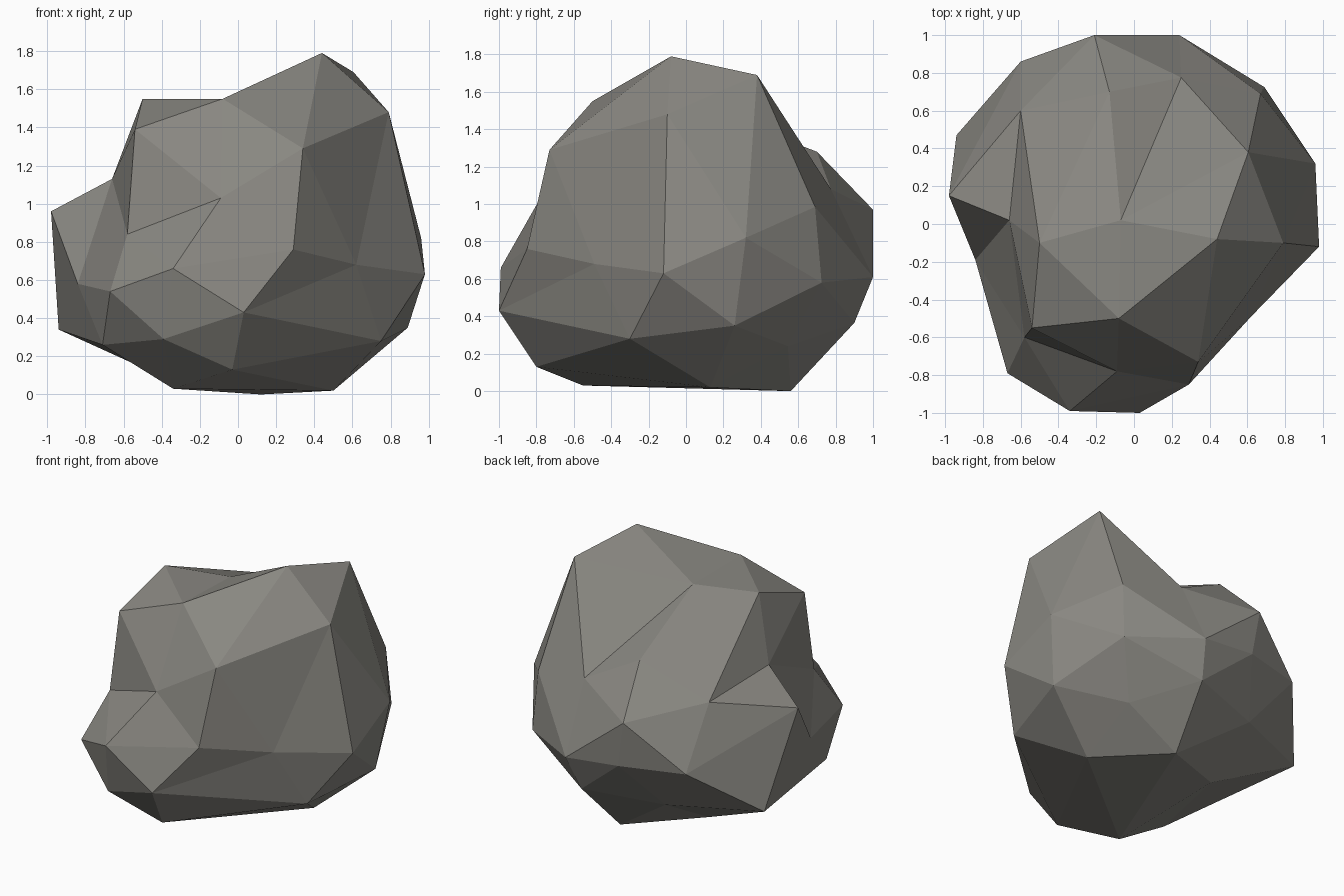
import bpy, bmesh
from itertools import combinations

if "Cube" in bpy.data.objects:
    bpy.data.objects.remove(bpy.data.objects["Cube"])

# Faceted boulder: a distorted icosahedron whose edges are each bent at a mid point.
# The 12 corners
HUBS = {
    "a": (.50, .545, .24), "b": (.67, .69, .985), "c": (.98, -.12, .63),
    "d": (-.03, -.80, .13), "e": (-.39, .30, .09), "f": (-.16, .985, .65),
    "g": (.29, -.85, .76), "h": (-.67, -.79, .54), "i": (-.98, .15, .96),
    "j": (-.13, .70, 1.28), "k": (.44, -.08, 1.79), "l": (-.54, -.55, 1.39),
}
# The bend of each edge
BENDS = {
    "ab": (.69, .725, .58), "ac": (.89, .26, .35), "ad": (.50, .13, .02),
    "ae": (.12, .56, 0), "af": (.185, .90, .365), "bc": (.96, .32, .82),
    "cd": (.75, -.30, .28), "de": (-.34, -.55, .03), "ef": (-.35, .73, .33),
    "bf": (.24, 1.0, .61), "cg": (.62, -.49, .68), "ck": (.79, -.10, 1.48),
    "dg": (.03, -1.0, .43), "dh": (-.39, -.89, .29), "eh": (-.71, -.55, .26),
    "ei": (-.94, .47, .34), "fi": (-.60, .86, .66), "fj": (-.21, 1.0, .97),
    "bj": (.25, .775, 1.08), "bk": (.605, .38, 1.69), "gh": (-.34, -.99, .66),
    "hi": (-.84, -.19, .58), "ij": (-.60, .60, 1.07), "jk": (-.07, .02, 1.54),
    "gk": (.34, -.73, 1.29), "gl": (-.09, -.78, 1.03), "hl": (-.58, -.60, .84),
    "il": (-.66, .02, 1.13), "jl": (-.50, -.10, 1.55), "kl": (-.08, -.50, 1.55),
}

bm = bmesh.new()
v = {name: bm.verts.new(p) for name, p in {**HUBS, **BENDS}.items()}

# Every three linked corners make one side, split into four flat facets
for p, q, r in combinations(HUBS, 3):
    if p + q in BENDS and q + r in BENDS and p + r in BENDS:
        pq, qr, pr = p + q, q + r, p + r
        for tri in ((p, pq, pr), (q, qr, pq), (r, pr, qr), (pq, qr, pr)):
            bm.faces.new([v[n] for n in tri])
bmesh.ops.recalc_face_normals(bm, faces=bm.faces)

mesh = bpy.data.meshes.new("boulder")
bm.to_mesh(mesh)
bm.free()
boulder = bpy.data.objects.new("boulder", mesh)
bpy.context.collection.objects.link(boulder)

# Stone colour
stone = bpy.data.materials.new("grey stone")
stone.diffuse_color = (.25, .243, .22, 1)
stone.use_nodes = True
stone.node_tree.nodes["Principled BSDF"].inputs["Base Color"].default_value = stone.diffuse_color
mesh.materials.append(stone)
